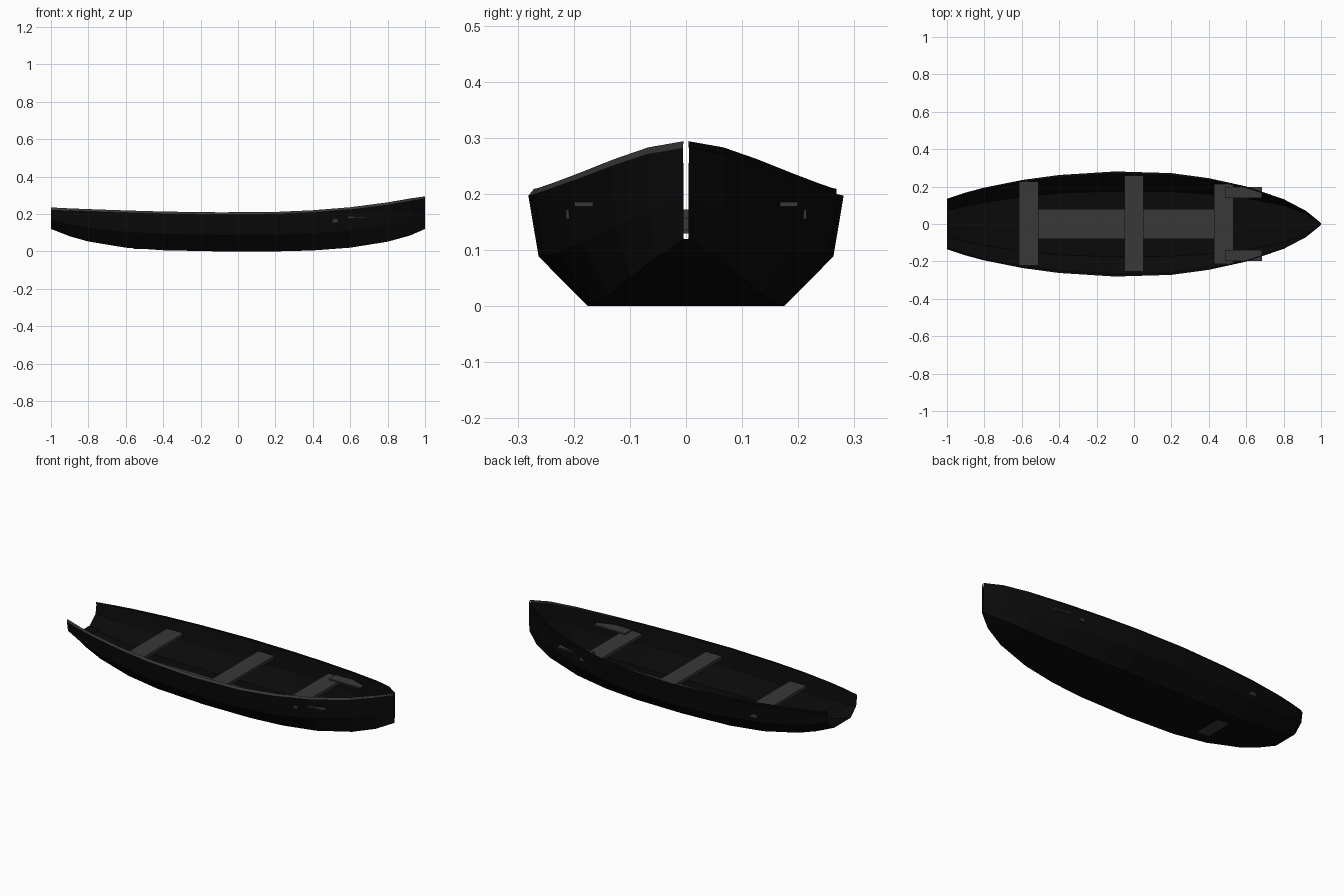
import bpy, bmesh

if "Cube" in bpy.data.objects:
    bpy.data.objects.remove(bpy.data.objects["Cube"])

def material(name, v):
    m = bpy.data.materials.new(name)
    m.diffuse_color = (v, v, v, 1)
    m.use_nodes = True
    m.node_tree.nodes["Principled BSDF"].inputs["Base Color"].default_value = m.diffuse_color
    return m

black = material("black hull", 0.003)
grey = material("dark grey", 0.04)

def mesh_object(name, bm, mat):
    me = bpy.data.meshes.new(name)
    bm.to_mesh(me)
    bm.free()
    me.materials.append(mat)
    ob = bpy.data.objects.new(name, me)
    bpy.context.collection.objects.link(ob)
    return ob

def loft(name, rows, mat):
    """Skin a list of equally long point rows."""
    bm = bmesh.new()
    vs = [[bm.verts.new(p) for p in r] for r in rows]
    for a, b in zip(vs, vs[1:]):
        for i in range(len(a) - 1):
            bm.faces.new((a[i], b[i], b[i + 1], a[i + 1]))
    return mesh_object(name, bm, mat)

def plank(name, x, y, z):
    """Box spanning the given ranges."""
    bm = bmesh.new()
    bmesh.ops.create_cube(bm, size=1)
    for v in bm.verts:
        v.co = [r[0] if c < 0 else r[1] for c, r in zip(v.co, (x, y, z))]
    return mesh_object(name, bm, grey)

# Hull stations: x, floor half width, floor z, rim half width, rim z
stations = [
    (-1.0, .075, .120, .135, .235), (-.9, .095, .081, .168, .230),
    (-.8, .115, .053, .195, .226), (-.6, .145, .020, .235, .219),
    (-.4, .165, .006, .262, .213), (-.1, .175, .000, .281, .209),
    (.2, .172, .000, .272, .211), (.4, .160, .005, .245, .220),
    (.6, .138, .020, .201, .236), (.8, .098, .052, .133, .262),
    (.92, .055, .085, .070, .283), (1.0, .004, .120, .005, .294)]

def half_section(s):
    x, bw, bz, rw, rz = s
    top = rz - .012
    return [(x, rw, top), (x, rw * .935, bz + (top - bz) * .45), (x, bw, bz)]

def flip(p):
    return (p[0], -p[1], p[2])

# Open shell: side, chine, flat bottom, chine, side
hull = loft("hull", [half_section(s) + [flip(p) for p in half_section(s)[::-1]]
                     for s in stations], black)
for f in hull.data.polygons:
    f.use_smooth = False
bm = bmesh.new()
bm.from_mesh(hull.data)
for f in bm.faces:
    if f.normal.z > 0:
        f.normal_flip()
bm.to_mesh(hull.data)
bm.free()

# Gunwale strips, leaning inward on one side and stepped on the other
loft("front_gunwale", [[(x, -rw, rz - .012), (x, -rw * .965, rz)]
                       for x, bw, bz, rw, rz in stations], grey)
loft("back_gunwale", [[(x, rw, rz - .012), (x, rw * .955, rz - .011), (x, rw * .955, rz)]
                      for x, bw, bz, rw, rz in stations], black)

# Cross benches
plank("stern_seat", (-.615, -.51), (-.222, .228), (.13, .147))
plank("middle_seat", (-.052, .05), (-.255, .26), (.137, .155))
plank("bow_seat", (.428, .532), (-.214, .215), (.155, .172))

# Floor board and the two slats beside the bow seat
plank("floor_board", (-.56, .48), (-.08, .08), (.012, .022))
for side, y in (("back", (.138, .199)), ("front", (-.199, -.138))):
    plank(side + "_bow_slat", (.487, .685), y, (.178, .186))
